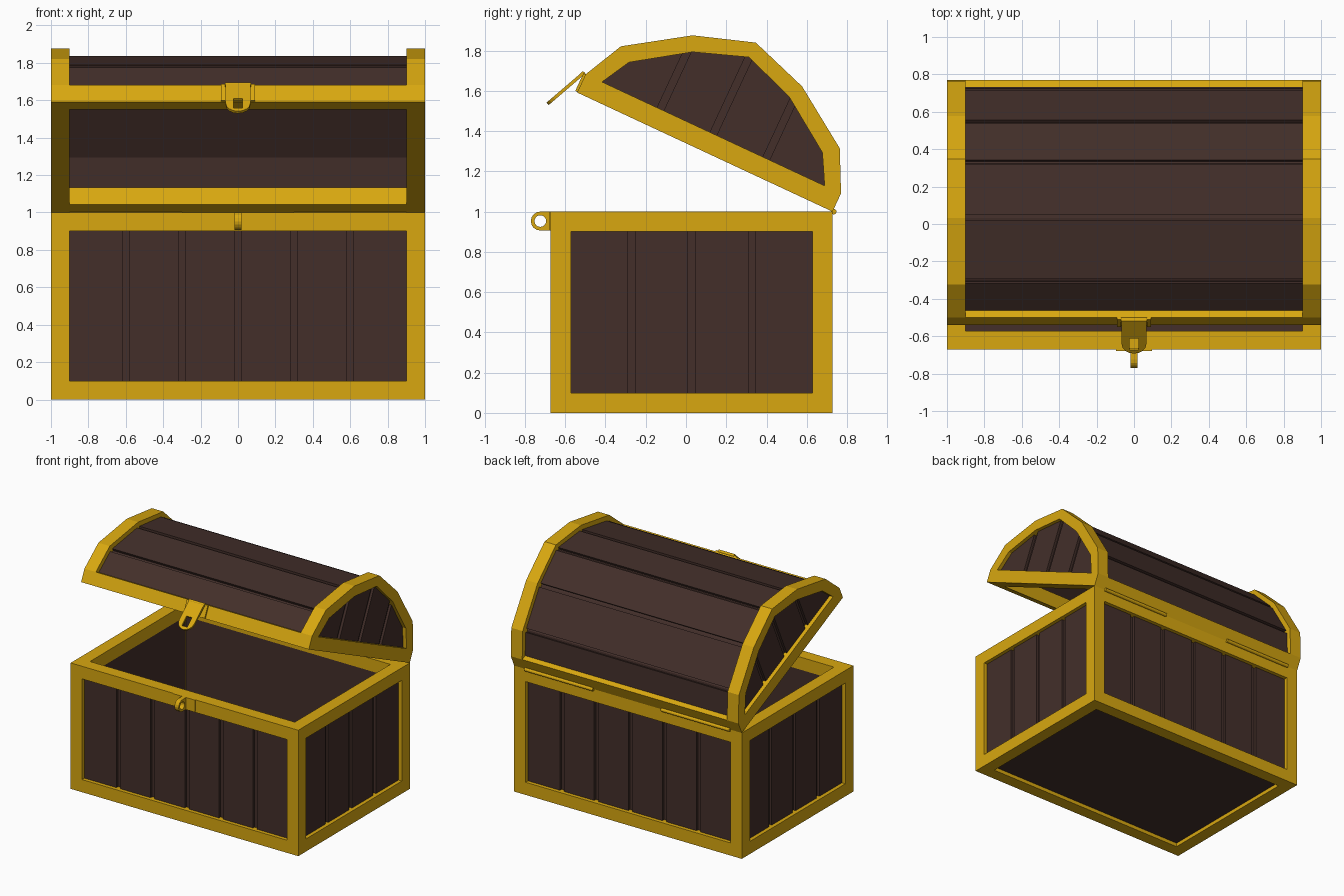
import bpy, bmesh, math
from mathutils import Vector as V, Matrix

if "Cube" in bpy.data.objects:
    bpy.data.objects.remove(bpy.data.objects["Cube"])


def material(name, rgb):
    m = bpy.data.materials.new(name)
    m.diffuse_color = (*rgb, 1)
    m.use_nodes = True
    m.node_tree.nodes["Principled BSDF"].inputs["Base Color"].default_value = m.diffuse_color
    return m


GOLD = material("gold", (0.69, 0.39, 0.005))
WOOD = material("dark_wood", (0.056, 0.028, 0.023))

FRONT, BACK = -0.672, 0.728          # base depth
MID = (FRONT + BACK) / 2
LID = Matrix.Translation((0, BACK, 1.0)) @ Matrix.Rotation(math.radians(-25), 4, 'X')
ONE = Matrix.Identity(4)


def finish(name, bm, mat, M=ONE):
    bmesh.ops.recalc_face_normals(bm, faces=bm.faces[:])
    me = bpy.data.meshes.new(name)
    bm.to_mesh(me)
    bm.free()
    me.transform(M)
    me.materials.append(mat)
    ob = bpy.data.objects.new(name, me)
    bpy.context.collection.objects.link(ob)
    return ob


def boxes(name, spans, mat, M=ONE):
    """Boxes given as (x0, x1, y0, y1, z0, z1)."""
    bm = bmesh.new()
    for x0, x1, y0, y1, z0, z1 in spans:
        S = Matrix.Diagonal((abs(x1 - x0), abs(y1 - y0), abs(z1 - z0), 1))
        T = Matrix.Translation(((x0 + x1) / 2, (y0 + y1) / 2, (z0 + z1) / 2))
        bmesh.ops.create_cube(bm, size=1, matrix=T @ S)
    return finish(name, bm, mat, M)


def prism(name, polys, O, A, B, C, d0, d1, mat, M=ONE):
    """Extrude adjoining 2D polygons (in axes A, B) along C from d0 to d1."""
    O, A, B, C = V(O), V(A), V(B), V(C)
    bm = bmesh.new()
    for p in polys:
        bm.faces.new([bm.verts.new(O + A * a + B * b + C * d0) for a, b in p])
    bmesh.ops.remove_doubles(bm, verts=bm.verts[:], dist=1e-5)
    r = bmesh.ops.extrude_face_region(bm, geom=bm.faces[:])
    bmesh.ops.translate(bm, vec=C * (d1 - d0),
                        verts=[g for g in r["geom"] if isinstance(g, bmesh.types.BMVert)])
    return finish(name, bm, mat, M)


def lid_prism(name, polys, x0, x1, mat):
    return prism(name, polys, (0, 0, 0), (0, -1, 0), (0, 0, 1), (1, 0, 0), x0, x1, mat, LID)


def strip(outer, inner):
    n = len(outer)
    return [[outer[i], outer[i + 1], inner[i + 1], inner[i]] for i in range(n - 1)]


def bar(name, p, x0, x1, r, M=ONE):
    """Round bar along x."""
    bm = bmesh.new()
    T = Matrix.Translation(((x0 + x1) / 2, *p)) @ Matrix.Rotation(math.pi / 2, 4, 'Y')
    bmesh.ops.create_cone(bm, cap_ends=True, segments=12, radius1=r, radius2=r,
                          depth=abs(x1 - x0), matrix=T)
    return finish(name, bm, GOLD, M)


# base frame: corner posts and rails
T = 0.1
frame = []
for s in (-1, 1):
    for y in (FRONT, BACK - T):
        frame.append((s * 0.9, s, y, y + T, 0, 1))
for z in (0, 0.9):
    for y in (FRONT, BACK - T):
        frame.append((-0.9, 0.9, y, y + T, z, z + T))
    for s in (-1, 1):
        frame.append((s * 0.9, s, FRONT + T, BACK - T, z, z + T))
boxes("base_frame", frame, GOLD)

# base walls: backing board with raised planks outside
R, G, I, H = 0.03, 0.05, 0.097, 0.018    # plank face, groove floor, inside, half groove


def planks(a, n):
    w = 0.3
    return [(a + i * w + (H if i else 0), a + (i + 1) * w - (H if i < n - 1 else 0))
            for i in range(n)]


for nm, edge, s in (("front", FRONT, 1), ("back", BACK, -1)):
    boxes(nm + "_wall", [(-0.9, 0.9, edge + s * G, edge + s * I, 0.1, 0.9)]
          + [(a, b, edge + s * R, edge + s * G, 0.1, 0.9) for a, b in planks(-0.9, 6)], WOOD)
for nm, s in (("left", -1), ("right", 1)):
    boxes(nm + "_wall", [(s * (1 - G), s * (1 - I), FRONT + T, BACK - T, 0.1, 0.9)]
          + [(s * (1 - R), s * (1 - G), a, b, 0.1, 0.9) for a, b in planks(FRONT + T, 4)], WOOD)
boxes("floor", [(-0.9, 0.9, FRONT + T, BACK - T, 0.03, 0.097)], WOOD)

# lid profile: distance from hinge, height above rim
half_out = [(0, 0.1), (0.1, 0.3), (0.4, 0.5), (0.7, 0.6)]
half_in = [(0.09, 0.1), (0.17, 0.245), (0.435, 0.425), (0.7, 0.52)]
OUT, INN = [h + [(1.4 - u, v) for u, v in h[-2::-1]] for h in (half_out, half_in)]


def inset(t):
    return [tuple(V(o).lerp(V(i), t)) for o, i in zip(OUT, INN)]


# lid arches at both ends, and front and back rails
foot = [(0, 0), OUT[0], INN[0], INN[-1], OUT[-1], (1.4, 0)]
for nm, s in (("left", -1), ("right", 1)):
    lid_prism(nm + "_lid_arch", strip(OUT, INN) + [foot], s * 0.9, s, GOLD)
boxes("lid_rails", [(-0.9, 0.9, -0.1, 0, 0, 0.1), (-0.9, 0.9, -1.4, -1.3, 0, 0.1)], GOLD, LID)

# curved lid: backing shell plus one plank for each facet
lid_prism("lid_shell", strip(inset(0.68), inset(0.98)), -0.9, 0.9, WOOD)
top, low = inset(0.45), inset(0.68)
for i in range(6):
    a, b, c, d = (V(p) for p in (top[i], top[i + 1], low[i + 1], low[i]))
    e = (b - a).normalized() * 0.015
    if i > 0:
        a, d = a + e, d + e
    if i < 5:
        b, c = b - e, c - e
    lid_prism(f"lid_plank_{i + 1}", [[tuple(p) for p in (a, b, c, d)]], -0.9, 0.9, WOOD)


# lid end panels with upright planks
def height(u):
    for (u0, v0), (u1, v1) in zip(INN, INN[1:]):
        if u0 <= u <= u1:
            return v0 + (v1 - v0) * (u - u0) / (u1 - u0)
    return 0.1


cuts = [INN[0][0], 0.41, 0.7, 0.99, INN[-1][0]]
for nm, s in (("left", -1), ("right", 1)):
    lid_prism(nm + "_lid_end", [INN], s * 0.903, s * (1 - G), WOOD)
    for i in range(4):
        a = cuts[i] + (H if i else 0)
        b = cuts[i + 1] - (H if i < 3 else 0)
        crest = [(a, height(a))] + [p for p in INN if a < p[0] < b] + [(b, height(b))]
        poly = ([(a, 0.1)] if i else []) + crest + ([(b, 0.1)] if i < 3 else [])
        lid_prism(f"{nm}_lid_end_plank_{i + 1}", [poly], s * (1 - G), s * (1 - R), WOOD)

# hinges
for nm, s in (("left", -1), ("right", 1)):
    bar(nm + "_hinge", (BACK + 0.006, 1.0), s * 0.3, s * 0.9, 0.014)


# lock eye and hasp share a D-shaped ring with a square back
def d_ring(r, hole, n=16):
    out, inn = [], []
    for i in range(n + 1):
        c, s = math.cos(math.tau * i / n), math.sin(math.tau * i / n)
        k = max(abs(c), abs(s))
        out.append((r * c, r * s) if c < 0 else (r * c / k, r * s / k))
        inn.append(hole(c, s, k))
    return strip(out, inn)


boxes("lock_plate", [(-0.095, 0.095, FRONT - 0.006, FRONT, 0.905, 1.0)], GOLD)
prism("lock_eye", d_ring(0.047, lambda c, s, k: (0.029 * c, 0.029 * s)),
      (0, -0.724, 0.953), (0, 1, 0), (0, 0, 1), (1, 0, 0), -0.018, 0.018, GOLD)

boxes("hasp_plate", [(s * 0.07, s * 0.092, -1.412, -1.4, 0.003, 0.1) for s in (-1, 1)]
      + [(-0.07, 0.07, -1.406, -1.4, 0.003, 0.1)], GOLD, LID)
bar("hasp_pin", (-0.512, 1.684), -0.07, 0.07, 0.012)
back = V((0, 0.175, 0.15)).normalized()
tip = V((0, -0.512, 1.686)) - back * 0.165
rings = d_ring(0.066, lambda c, s, k: (0.04 * c / k, 0.024 * s / k))
rings.append([(0.066, -0.066), (0.066, 0), (0.066, 0.066), (0.165, 0.066), (0.165, -0.066)])
prism("hasp", rings, tip, back, (1, 0, 0), back.cross(V((1, 0, 0))), -0.008, 0.008, GOLD)
